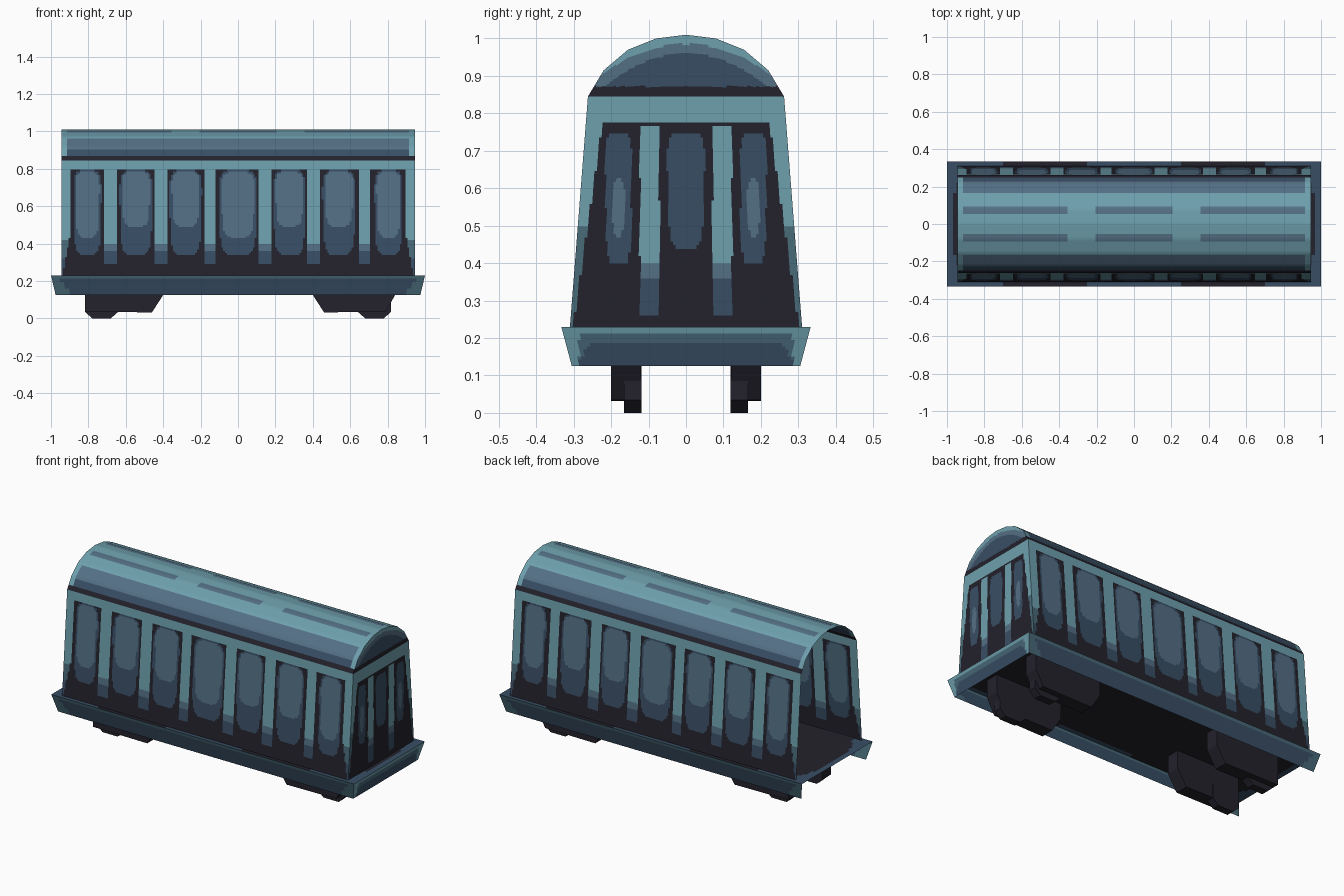
import bpy, bmesh, math
from mathutils import Vector

if "Cube" in bpy.data.objects:
    bpy.data.objects.remove(bpy.data.objects["Cube"])


def material(name, rgb):
    m = bpy.data.materials.new(name)
    m.diffuse_color = (*rgb, 1)
    m.use_nodes = True
    m.node_tree.nodes["Principled BSDF"].inputs["Base Color"].default_value = m.diffuse_color
    return m


MATS = [material("charcoal", (0.017, 0.016, 0.025)),
        material("navy", (0.040, 0.076, 0.130)),
        material("slate_blue", (0.088, 0.160, 0.235)),
        material("light_teal", (0.155, 0.350, 0.420)),
        material("steel_teal", (0.065, 0.145, 0.190))]
DARK, NAVY, SLATE, TEAL, STEEL = range(5)


def finish(name, bm):
    me = bpy.data.meshes.new(name)
    for m in MATS:
        me.materials.append(m)
    bm.to_mesh(me)
    bm.free()
    ob = bpy.data.objects.new(name, me)
    bpy.context.collection.objects.link(ob)


def sheet(name, f, nu, nv, rule, smooth=False):
    """Surface f(u, v) whose faces are coloured by a rule of position."""
    bm = bmesh.new()
    rows = [[bm.verts.new(f(i / nu, j / nv)) for i in range(nu + 1)] for j in range(nv + 1)]
    for j in range(nv):
        for i in range(nu):
            q = (rows[j][i], rows[j][i + 1], rows[j + 1][i + 1], rows[j + 1][i])
            fc = bm.faces.new(q)
            fc.material_index = rule(*fc.calc_center_median())
            fc.smooth = smooth
    bmesh.ops.remove_doubles(bm, verts=bm.verts, dist=1e-5)
    finish(name, bm)


def quad(bl, br, tr, tl):
    bl, br, tr, tl = map(Vector, (bl, br, tr, tl))
    return lambda u, v: bl.lerp(br, u).lerp(tl.lerp(tr, u), v)


def blob(a, z, c, hw, z0, z1):
    """Rounded window shape, slightly narrower at its foot."""
    if not z0 < z < z1:
        return False
    t = (z - z0) / (z1 - z0)
    w = hw * (0.86 + 0.14 * t)
    return (abs(a - c) / w) ** 4 + abs(2 * t - 1) ** 5 < 1


def pillar(z):
    return TEAL if z > 0.40 else SLATE if z > 0.36 else NAVY


# Long side walls: teal frame and pillars, dark panels, seven windows
PILLARS = (-0.68, -0.41, -0.15, 0.145, 0.40, 0.675)
WINDOWS = ((-0.805, .078), (-0.545, .092), (-0.28, .09), (0, .108),
           (0.275, .09), (0.54, .092), (0.805, .078))


def side_rule(x, y, z):
    if z > 0.80:
        return TEAL
    edge = 0.895 + 0.04 * max(0, (0.45 - z) / 0.2)
    if abs(x) > edge:
        return TEAL if z > 0.42 else STEEL if z > 0.32 else NAVY
    for p in PILLARS:
        if abs(x - p) < 0.033 and z > 0.29:
            return pillar(z)
    for c, w in WINDOWS:
        if blob(x, z, c, w * 0.86, 0.43 if abs(c) < .1 or abs(c) > .7 else 0.49, 0.785):
            return SLATE
        if blob(x, z, c, w, 0.335, 0.795):
            return NAVY
    return DARK


# Closed end wall: three windows and two pillars
def end_rule(x, y, z):
    a = abs(y)
    if z > 0.78:
        return TEAL
    if a > 0.222 + (0.78 - z) * 0.145:
        return TEAL if z > 0.5 else STEEL
    if abs(a - 0.097) < 0.026 and 0.26 < z < 0.77:
        return pillar(z)
    if ((a - 0.18) / 0.019) ** 2 + ((z - 0.55) / 0.08) ** 2 < 1:
        return SLATE
    if blob(a, z, 0.18, 0.037, 0.395, 0.75) or blob(a, z, 0, 0.052, 0.44, 0.75):
        return NAVY
    return DARK


X, YB, YT, Z0, Z1 = 0.945, 0.31, 0.262, 0.23, 0.845
for s, n in ((1, "front"), (-1, "back")):
    sheet(n + "_wall", quad((-s * X, -s * YB, Z0), (s * X, -s * YB, Z0),
                            (s * X, -s * YT, Z1), (-s * X, -s * YT, Z1)), 190, 62, side_rule)
sheet("end_wall", quad((X, -YB, Z0), (X, YB, Z0), (X, YT, Z1), (X, -YT, Z1)), 84, 62, end_rule)

# Arched roof, open at the left end like the body
HALF = [(0.262, 0.845), (0.22, 0.915), (0.155, 0.97), (0.08, 1.0), (0, 1.01)]
ARCH = [(-y, z) for y, z in HALF] + HALF[-2::-1]


def arch(t):
    k = min(int(t * 8 + 1e-6), 7)
    r = t * 8 - k
    (a, b), (c, d) = ARCH[k], ARCH[k + 1]
    return a + (c - a) * r, b + (d - b) * r


def roof_rule(x, y, z):
    if z < 0.872:
        return DARK
    if abs(x) > 0.93:
        return TEAL
    if z < 0.902:
        return NAVY
    if z < 0.962:
        return SLATE
    d = abs(abs(y) - 0.073)
    if d < 0.016 and (abs(x) > 0.36 or abs(x) < 0.22):
        return SLATE
    return TEAL


sheet("roof", lambda u, v: (X * (2 * u - 1), *arch(v)), 64, 48, roof_rule, True)


def cap_rule(x, y, z):
    if z < 0.872:
        return DARK
    if z < 0.96 - 1.9 * y * y:
        return NAVY
    if z < 0.985 - 1.6 * y * y:
        return SLATE
    return TEAL


def cap(u, v):
    y, z = arch(u)
    return X, y, Z1 + (z - Z1) * v


sheet("roof_end", cap, 64, 24, cap_rule)


# Floor ledge around the body
def floor_rule(x, y, z):
    if abs(x) < 0.9:
        wide = 0.34 if 0.25 < abs(x) < 0.7 else 0.305
        return DARK if abs(y) < wide else NAVY
    return DARK if ((abs(x) - 0.9) / 0.075) ** 2 + (y / 0.27) ** 2 < 1 else NAVY


sheet("floor", quad((-1, -.333, Z0), (1, -.333, Z0), (1, .333, Z0), (-1, .333, Z0)),
      120, 48, floor_rule)


# Flared skirt on three sides, open underneath and at the left end
def skirt_rule(x, y, z):
    if z > 0.212:
        return STEEL
    corner = min(1 - abs(x), 9) if abs(y) > abs(x) / 3 + 0.01 else 0.333 - abs(y)
    return STEEL if corner < 0.03 + 0.35 * max(0, z - 0.16) else NAVY


def end_skirt_rule(x, y, z):
    if z > 0.212 or abs(y) > 0.285:
        return TEAL
    return STEEL if z > 0.19 - 8 * max(0, abs(y) - 0.25) ** 1.5 else NAVY


for s, n in ((1, "front"), (-1, "back")):
    sheet(n + "_skirt", quad((-s * .975, -s * .305, .125), (s * .975, -s * .305, .125),
                             (s, -s * .333, Z0), (-s, -s * .333, Z0)), 100, 12, skirt_rule)
sheet("end_skirt", quad((.975, -.305, .125), (.975, .305, .125),
                        (1, .333, Z0), (1, -.333, Z0)), 60, 12, end_skirt_rule)


# Bogies: frame and wheel on each side at both ends
def prism(name, pts, y0, y1):
    bm = bmesh.new()
    face = bm.faces.new([bm.verts.new((x, y0, z)) for x, z in pts])
    ext = bmesh.ops.extrude_face_region(bm, geom=[face])
    bmesh.ops.translate(bm, vec=(0, y1 - y0, 0),
                        verts=[g for g in ext["geom"] if isinstance(g, bmesh.types.BMVert)])
    bmesh.ops.recalc_face_normals(bm, faces=bm.faces)
    finish(name, bm)


WHEEL = [(.64, .035), (.68, 0), (.78, 0), (.818, .035), (.818, .12), (.78, .155),
         (.68, .155), (.64, .12)]
for e, en in ((-1, "left"), (1, "right")):
    far = [(.818, .035), (.818, .23)] if e < 0 else [(.79, .035), (.84, .125), (.84, .23)]
    frame = [(.40, .23), (.40, .125), (.46, .032)] + far
    for s, sn in ((-1, "front"), (1, "back")):
        prism(f"{en}_{sn}_frame", [(e * x, z) for x, z in frame], s * .12, s * .20)
        prism(f"{en}_{sn}_wheel", [(e * x, z) for x, z in WHEEL], s * .119, s * .165)
